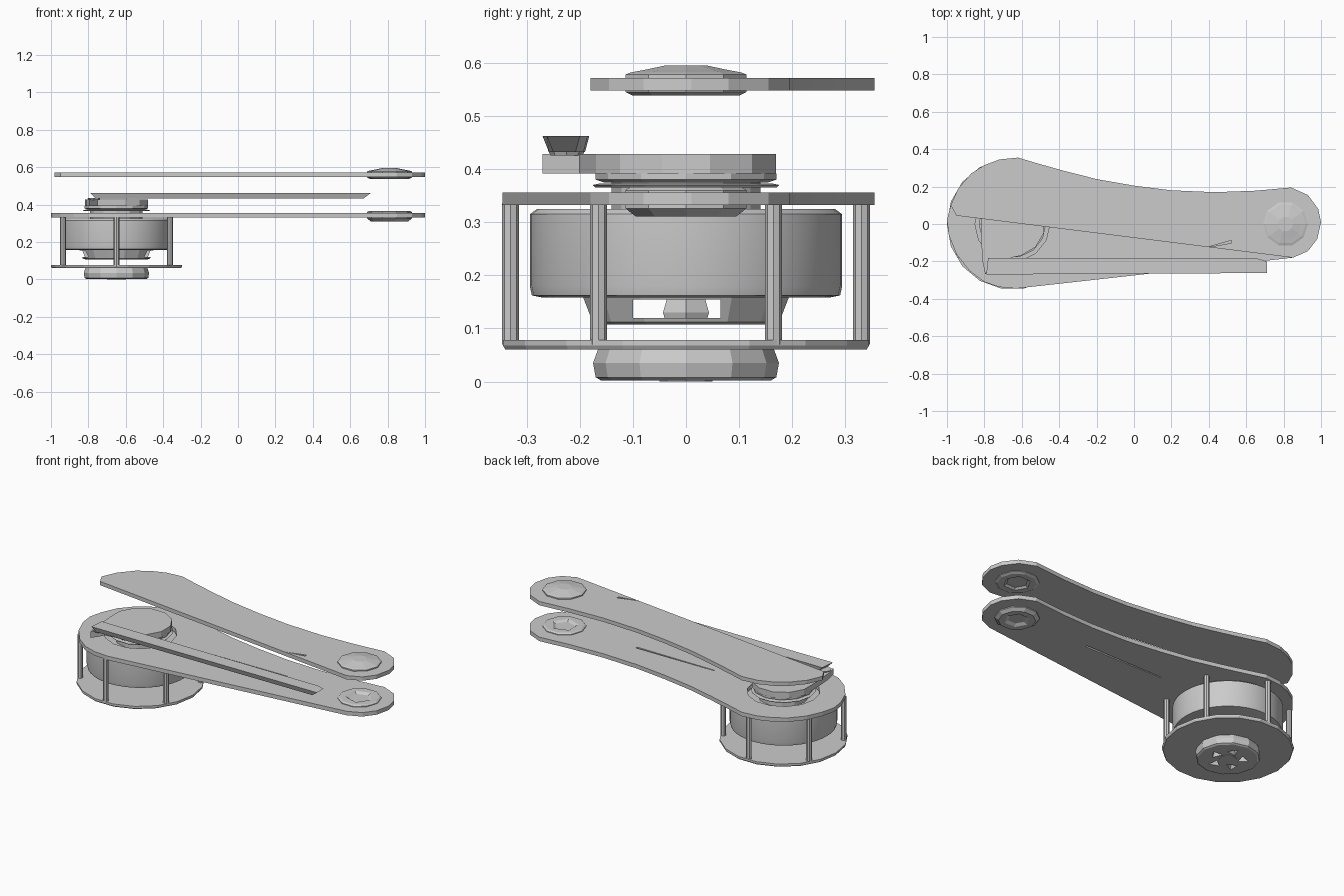
import bpy, bmesh
from math import sin, cos, pi, radians

cube = bpy.data.objects.get("Cube")
if cube:
    bpy.data.objects.remove(cube, do_unlink=True)

grey = bpy.data.materials.new("plain_grey")
grey.use_nodes = True
COLOUR = (0.6, 0.6, 0.6, 1)
grey.diffuse_color = COLOUR
grey.node_tree.nodes["Principled BSDF"].inputs["Base Color"].default_value = COLOUR

HUB_X, EYE_X = -0.65, 0.81


def finish(name, bm):
    bmesh.ops.recalc_face_normals(bm, faces=bm.faces)
    mesh = bpy.data.meshes.new(name)
    bm.to_mesh(mesh)
    bm.free()
    mesh.materials.append(grey)
    obj = bpy.data.objects.new(name, mesh)
    bpy.context.collection.objects.link(obj)
    return obj


def plate(name, outline, z0, z1):
    """Extrude a flat outline between two heights."""
    bm = bmesh.new()
    face = bm.faces.new([bm.verts.new((x, y, z0)) for x, y in outline])
    ext = bmesh.ops.extrude_face_region(bm, geom=[face])
    verts = [v for v in ext["geom"] if isinstance(v, bmesh.types.BMVert)]
    bmesh.ops.translate(bm, verts=verts, vec=(0, 0, z1 - z0))
    return finish(name, bm)


def turned(name, x, profile, sides, y=0, turn=0.0, smooth=False):
    """Stack rings of (radius, height) and close both ends."""
    bm = bmesh.new()
    rings = []
    for r, z in profile:
        rings.append([bm.verts.new((x + r * cos(turn + 2 * pi * i / sides),
                                    y + r * sin(turn + 2 * pi * i / sides), z))
                      for i in range(sides)])
    for a, b in zip(rings, rings[1:]):
        for i in range(sides):
            j = (i + 1) % sides
            bm.faces.new((a[i], a[j], b[j], b[i]))
    bm.faces.new(rings[0][::-1])
    bm.faces.new(rings[-1])
    obj = finish(name, bm)
    if smooth:
        bpy.ops.object.select_all(action="DESELECT")
        obj.select_set(True)
        bpy.context.view_layer.objects.active = obj
        bpy.ops.object.shade_smooth_by_angle(angle=radians(30))
    return obj


def cut(obj, cutter):
    """Subtract the cutter, keep the result and discard the cutter."""
    mod = obj.modifiers.new("cut", "BOOLEAN")
    mod.operation, mod.object, mod.solver = "DIFFERENCE", cutter, "EXACT"
    graph = bpy.context.evaluated_depsgraph_get()
    mesh = bpy.data.meshes.new_from_object(obj.evaluated_get(graph))
    obj.modifiers.clear()
    obj.data = mesh
    bpy.data.objects.remove(cutter, do_unlink=True)


def rect(x0, x1, y0, y1):
    return [(x0, y0), (x1, y0), (x1, y1), (x0, y1)]


# Arm outlines share the curved back edge and the round small end
back_and_tip = [(-0.98, 0.1), (-0.94, 0.19), (-0.87, 0.27), (-0.8, 0.315), (-0.72, 0.345),
                (-0.62, 0.355), (-0.52, 0.325), (-0.37, 0.283), (-0.2, 0.24), (0, 0.205),
                (0.2, 0.18), (0.43, 0.17), (0.65, 0.178), (0.84, 0.195), (0.93, 0.155),
                (0.985, 0.08), (1, 0.01), (0.98, -0.08), (0.93, -0.145), (0.85, -0.18)]
round_end = [(-0.63, -0.345), (-0.72, -0.337), (-0.8, -0.31), (-0.88, -0.25),
             (-0.95, -0.16), (-0.99, -0.06), (-1, 0.02)]

# Lower arm with its bore and long thin slot
lower_arm = plate("lower_arm", back_and_tip + round_end, 0.332, 0.356)
cut(lower_arm, plate("slot_cutter", [(-0.19, -0.003), (0.33, -0.006), (0.33, 0.006), (-0.19, 0.003)], 0.3, 0.4))
cut(lower_arm, turned("bore_cutter", HUB_X, [(0.2, 0.3), (0.2, 0.4)], 14))

# Upper arm, trimmed along a slanting front edge, with a short groove
upper_arm = plate("upper_arm", back_and_tip + [(-0.95, 0.045)], 0.548, 0.571)
cut(upper_arm, plate("groove_cutter", [(0.39, -0.125), (0.52, -0.102), (0.52, -0.088)], 0.562, 0.6))

# Eye bosses at the small end, recessed where they are open
upper_boss = turned("upper_boss", EYE_X, [(0.105, 0.538), (0.12, 0.545), (0.12, 0.578),
                    (0.108, 0.582), (0.085, 0.586), (0.04, 0.595)], 10)
cut(upper_boss, turned("upper_recess_cutter", EYE_X, [(0.085, 0.53), (0.03, 0.57)], 6))
lower_boss = turned("lower_boss", EYE_X, [(0.1, 0.311), (0.12, 0.326), (0.12, 0.36),
                    (0.11, 0.366)], 10)
cut(lower_boss, turned("lower_recess_cutter", EYE_X, [(0.02, 0.335), (0.085, 0.37)], 5))
cut(lower_boss, turned("under_recess_cutter", EYE_X, [(0.08, 0.305), (0.05, 0.322)], 6))

# Base disc with hub underneath and a spoked recess
turned("base_disc", HUB_X, [(0.345, 0.06), (0.35, 0.068), (0.35, 0.078)], 18)
base_hub = turned("base_hub", HUB_X, [(0.16, 0.002), (0.17, 0.008), (0.175, 0.035), (0.165, 0.062)], 12)
for i in range(5):
    a = 2 * pi * i / 5
    cut(base_hub, turned("pocket_cutter", HUB_X + 0.08 * cos(a), [(0.042, -0.01), (0.012, 0.04)], 3,
                         y=0.08 * sin(a), turn=a + 0.4))
turned("hub_rim", HUB_X, [(0.05, 0.0), (0.05, 0.01)], 8)

# Posts around the drum
for i in range(6):
    a = radians(30 + 60 * i)
    turned(f"post_{i + 1}", HUB_X + 0.33 * cos(a), [(0.016, 0.07), (0.016, 0.335)], 8, y=0.33 * sin(a))

# Drum and the slotted carrier beneath it
turned("drum", HUB_X, [(0.27, 0.158), (0.29, 0.162), (0.294, 0.18), (0.294, 0.315), (0.28, 0.325)],
       40, smooth=True)
carrier = turned("carrier", HUB_X, [(0.165, 0.107), (0.18, 0.112), (0.2, 0.162)], 14)
cut(carrier, plate("window_cutter", rect(-0.95, -0.35, -0.1, 0.065), 0.12, 0.154))
turned("carrier_pin", HUB_X, [(0.045, 0.115), (0.05, 0.13), (0.04, 0.16)], 6)

# Stacked collar above the lower arm
turned("neck", HUB_X, [(0.1, 0.31), (0.14, 0.325), (0.14, 0.395)], 12)
turned("thin_washer", HUB_X, [(0.175, 0.365), (0.18, 0.37), (0.165, 0.373)], 14)
turned("collar", HUB_X, [(0.155, 0.375), (0.17, 0.38), (0.17, 0.392)], 12)

# Cap disc drawn out into a pointed lug under the bar
cap = [(HUB_X + 0.175 * cos(radians(a)), 0.175 * sin(radians(a))) for a in range(-75, 196, 30)]
plate("cap_disc", cap + [(-0.81, -0.2), (-0.795, -0.27), (-0.75, -0.2)], 0.392, 0.428)
turned("bar_pivot", -0.77, [(0.03, 0.425), (0.035, 0.435)], 8, y=-0.225)

# Long bar with bevelled ends
bar = plate("long_bar", [(-0.79, -0.27), (0.71, -0.262), (0.71, -0.2), (0.66, -0.185), (-0.78, -0.182)],
            0.432, 0.462)
for v in bar.data.vertices:
    if v.co.z < 0.45:
        v.co.x -= 0.04 if v.co.x > 0 else -0.03
        v.co.y += 0.012 if v.co.y < -0.225 else -0.008
